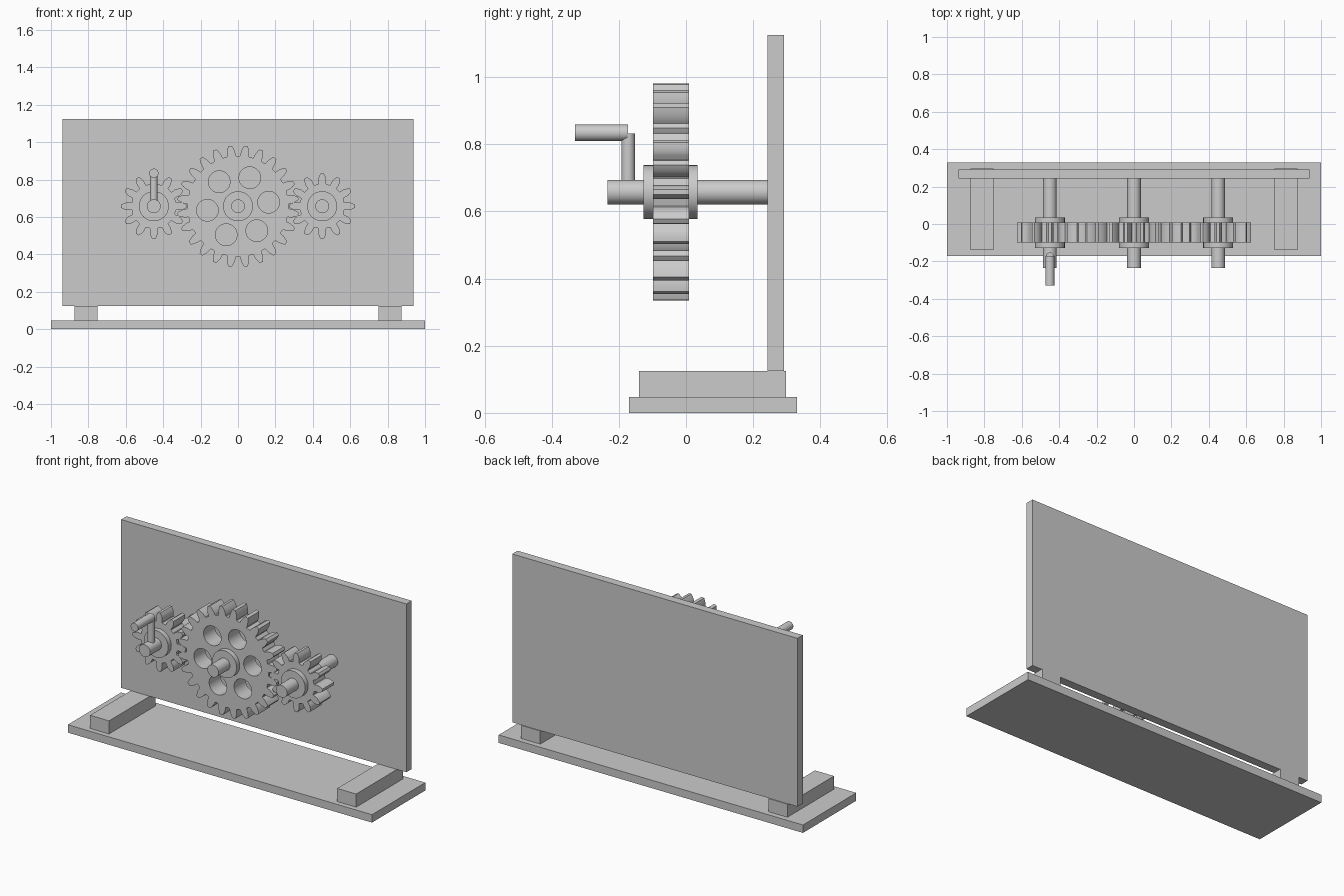
import bpy, bmesh
from math import pi, sin, cos, acos, tan, radians
from mathutils import Vector

if "Cube" in bpy.data.objects:
    bpy.data.objects.remove(bpy.data.objects["Cube"])

AXIS_Z = 0.6575      # height of the gear axles
MODULE = 0.025       # gear tooth module
PHI = radians(20)    # pressure angle


def box(name, x0, x1, y0, y1, z0, z1):
    bpy.ops.mesh.primitive_cube_add(size=1)
    o = bpy.context.object
    o.name = name
    o.location = ((x0 + x1) / 2, (y0 + y1) / 2, (z0 + z1) / 2)
    o.scale = (x1 - x0, y1 - y0, z1 - z0)
    bpy.ops.object.transform_apply(location=False, rotation=False, scale=True)
    return o


def rod(name, a, b, r, sides=48):
    a, b = Vector(a), Vector(b)
    bpy.ops.mesh.primitive_cylinder_add(vertices=sides, radius=r, depth=(b - a).length,
                                        location=(a + b) / 2)
    o = bpy.context.object
    o.name = name
    o.rotation_euler = (b - a).to_track_quat('Z', 'Y').to_euler()
    bpy.ops.object.shade_smooth_by_angle(angle=radians(30))
    return o


def involute(a):
    return tan(a) - a


def tooth_profile(n, phase):
    """Outline of an involute gear with n teeth, first tooth at angle phase."""
    rp, tip, root = MODULE * n / 2, MODULE * (n / 2 + 1), MODULE * (n / 2 - 1.2)
    base = rp * cos(PHI)

    def half(r):
        return pi / (2 * n) + involute(PHI) - involute(acos(min(1, base / r)))

    start = max(base, root + 0.006)
    flank = [(root, half(start) + 0.0035 / root), (root + 0.0025, half(start) + 0.001 / root)]
    for i in range(7):
        r = start + (tip - start) * i / 6
        flank.append((r, half(r)))
    pts = []
    for k in range(n):
        c = phase + k * 2 * pi / n
        pts += [(r, c - h) for r, h in flank]
        pts.append((tip, c))
        pts += [(r, c + h) for r, h in reversed(flank)]
    return [(r * cos(t), r * sin(t)) for r, t in pts]


def circle(cx, cy, r, n=40):
    return [(cx + r * cos(2 * pi * i / n), cy + r * sin(2 * pi * i / n)) for i in range(n)]


def gear(name, x, n, phase=0, holes=()):
    # filled 2D curve, extruded and turned to face the front
    cu = bpy.data.curves.new(name, 'CURVE')
    cu.dimensions, cu.fill_mode, cu.extrude = '2D', 'BOTH', 0.0535
    for loop in [tooth_profile(n, phase), *holes]:
        s = cu.splines.new('POLY')
        s.points.add(len(loop) - 1)
        for p, (u, v) in zip(s.points, loop):
            p.co = (u, v, 0, 1)
        s.use_cyclic_u = True
    o = bpy.data.objects.new(name, cu)
    bpy.context.collection.objects.link(o)
    o.location, o.rotation_euler = (x, -0.0445, AXIS_Z), (pi / 2, 0, 0)
    bpy.ops.object.select_all(action='DESELECT')
    o.select_set(True)
    bpy.context.view_layer.objects.active = o
    bpy.ops.object.convert(target='MESH')
    o = bpy.context.object
    bm = bmesh.new()
    bm.from_mesh(o.data)
    bmesh.ops.remove_doubles(bm, verts=bm.verts, dist=1e-5)
    bmesh.ops.recalc_face_normals(bm, faces=bm.faces)
    bm.to_mesh(o.data)
    bm.free()
    bpy.ops.object.shade_smooth_by_angle(angle=radians(30))


# stand
box("base_plate", -1, 1, -0.17, 0.33, 0, 0.047)
box("back_panel", -0.9375, 0.9375, 0.2425, 0.2925, 0.125, 1.125)
for side, x in (("left", -0.8125), ("right", 0.8125)):
    box(side + "_support_block", x - 0.0625, x + 0.0625, -0.14, 0.2975, 0.047, 0.125)

# gears
spin = radians(7.5)
holes = [circle(0.165 * cos(spin + k * pi / 3), 0.165 * sin(spin + k * pi / 3), 0.058)
         for k in range(6)]
gear("large_gear", 0, 24, spin, holes)
gear("left_small_gear", -0.45, 12)
gear("right_small_gear", 0.45, 12)

# hubs and axles
for side, x in (("left", -0.45), ("middle", 0), ("right", 0.45)):
    rod(side + "_hub", (x, -0.127, AXIS_Z), (x, 0.034, AXIS_Z), 0.08)
    rod(side + "_axle", (x, -0.2345, AXIS_Z), (x, 0.245, AXIS_Z), 0.0365)

# crank
rod("crank_arm", (-0.45, -0.172, AXIS_Z), (-0.45, -0.172, 0.832), 0.02, 32)
rod("crank_handle", (-0.45, -0.172, 0.834), (-0.45, -0.33, 0.834), 0.0245, 32)
